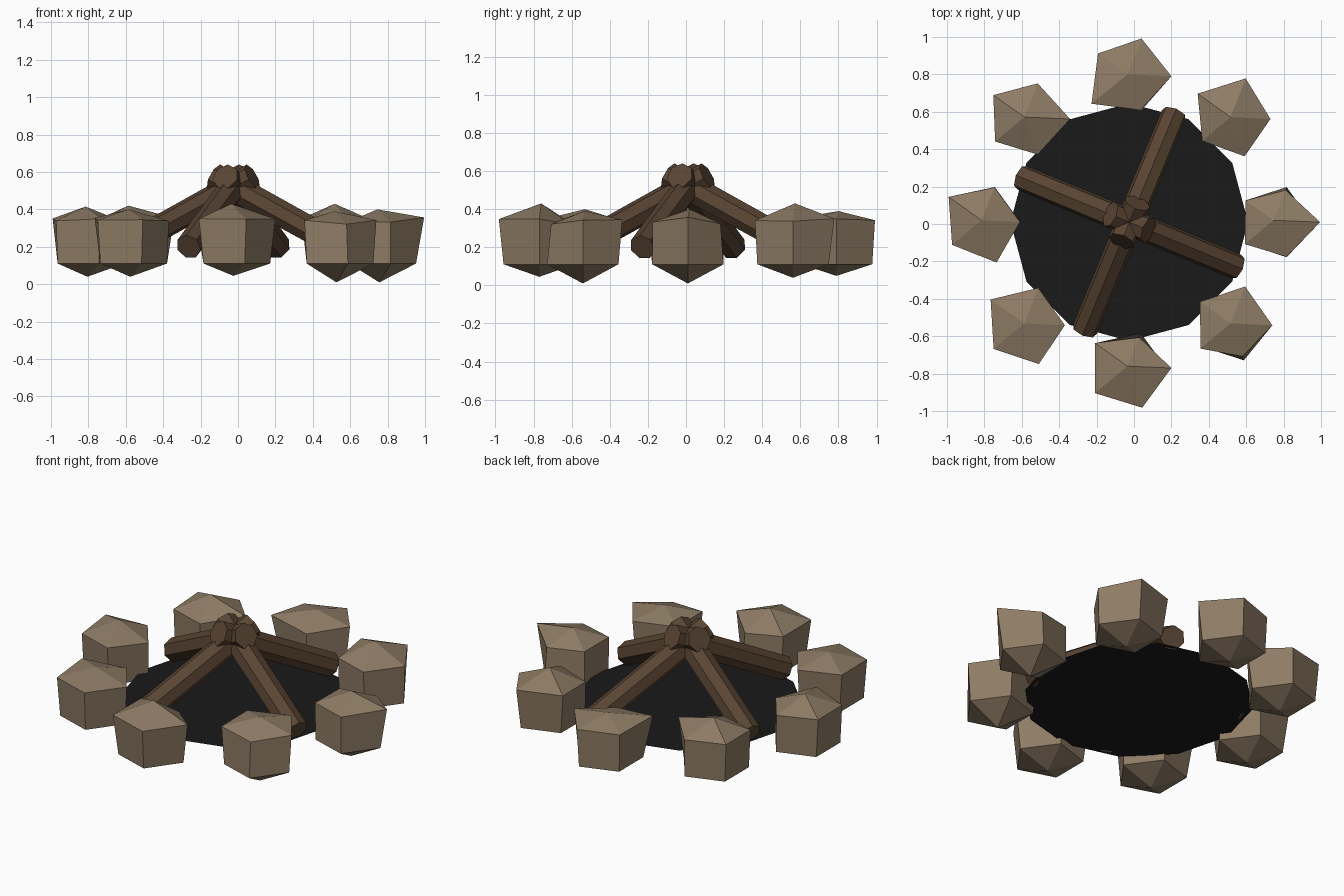
import bpy, bmesh
from math import cos, sin, radians, tau
from mathutils import Vector

if "Cube" in bpy.data.objects:
    bpy.data.objects.remove(bpy.data.objects["Cube"])

CX, CY = -0.025, 0.01          # centre of the fire pit


def material(name, rgb):
    m = bpy.data.materials.new(name)
    m.diffuse_color = (*rgb, 1)
    m.use_nodes = True
    m.node_tree.nodes["Principled BSDF"].inputs["Base Color"].default_value = m.diffuse_color
    return m


STONE = material("stone", (0.27, 0.20, 0.13))
WOOD = material("wood", (0.10, 0.058, 0.033))
ASH = material("ash", (0.011, 0.010, 0.010))


def finish(bm, name, mat):
    bmesh.ops.recalc_face_normals(bm, faces=bm.faces)
    me = bpy.data.meshes.new(name)
    bm.to_mesh(me)
    bm.free()
    me.materials.append(mat)
    ob = bpy.data.objects.new(name, me)
    bpy.context.collection.objects.link(ob)
    return ob


def stone(i, top, bottom, radii):
    """Five-sided rough boulder: two rings and two poles."""
    a = tau * i / 8
    x, y, z = CX + 0.78 * cos(a), CY + 0.78 * sin(a), 0.225
    bm = bmesh.new()
    up, low = [], []
    for k, r in enumerate(radii):
        t = tau * k / 5
        q = 0.197
        up.append(bm.verts.new((x + r * cos(t), y + r * sin(t), z + 0.55 * r)))
        low.append(bm.verts.new((x + q * cos(t), y + q * sin(t), z - 0.58 * q)))
    n = bm.verts.new((x - 0.01, y + 0.01, top))
    s = bm.verts.new((x, y, bottom))
    for k in range(5):
        j = (k + 1) % 5
        bm.faces.new((low[k], low[j], up[j], up[k]))
        bm.faces.new((up[k], up[j], n))
        bm.faces.new((low[j], low[k], s))
    finish(bm, f"stone_{i + 1}", STONE)


# Ring of stones, counter-clockwise from +x: top z, bottom z, upper ring radii
stones = [
    (0.40, 0.01, (0.24, 0.18, 0.197, 0.20, 0.195)),
    (0.43, 0.04, (0.203, 0.228, 0.23, 0.20, 0.21)),
    (0.39, 0.05, (0.225, 0.212, 0.207, 0.25, 0.19)),
    (0.42, 0.04, (0.235, 0.20, 0.217, 0.205, 0.20)),
    (0.415, 0.04, (0.195, 0.195, 0.23, 0.207, 0.227)),
    (0.40, 0.04, (0.207, 0.21, 0.235, 0.215, 0.218)),
    (0.43, 0.045, (0.225, 0.172, 0.226, 0.228, 0.223)),
    (0.39, 0.01, (0.213, 0.218, 0.214, 0.212, 0.175)),
]
for i, spec in enumerate(stones):
    stone(i, *spec)

# Leaning logs crossing at the top
for i in range(4):
    a = radians(67.5 + 90 * i)
    d = Vector((cos(a), sin(a), 0))
    c = Vector((CX, CY, 0))
    foot, tip = c + d * 0.625 + Vector((0, 0, 0.2)), c - d * 0.11 + Vector((0, 0, 0.575))
    axis = tip - foot
    bm = bmesh.new()
    bmesh.ops.create_cone(bm, cap_ends=True, segments=7, radius1=0.07,
                          radius2=0.073, depth=axis.length)
    ob = finish(bm, f"log_{i + 1}", WOOD)
    ob.location = (foot + tip) / 2
    ob.rotation_mode = 'QUATERNION'
    ob.rotation_quaternion = axis.to_track_quat('Z', 'Y')

# Ash bed
bm = bmesh.new()
bmesh.ops.create_circle(bm, cap_ends=True, segments=12, radius=0.635)
bed = finish(bm, "ash_bed", ASH)
bed.location = (CX, CY, 0.15)
